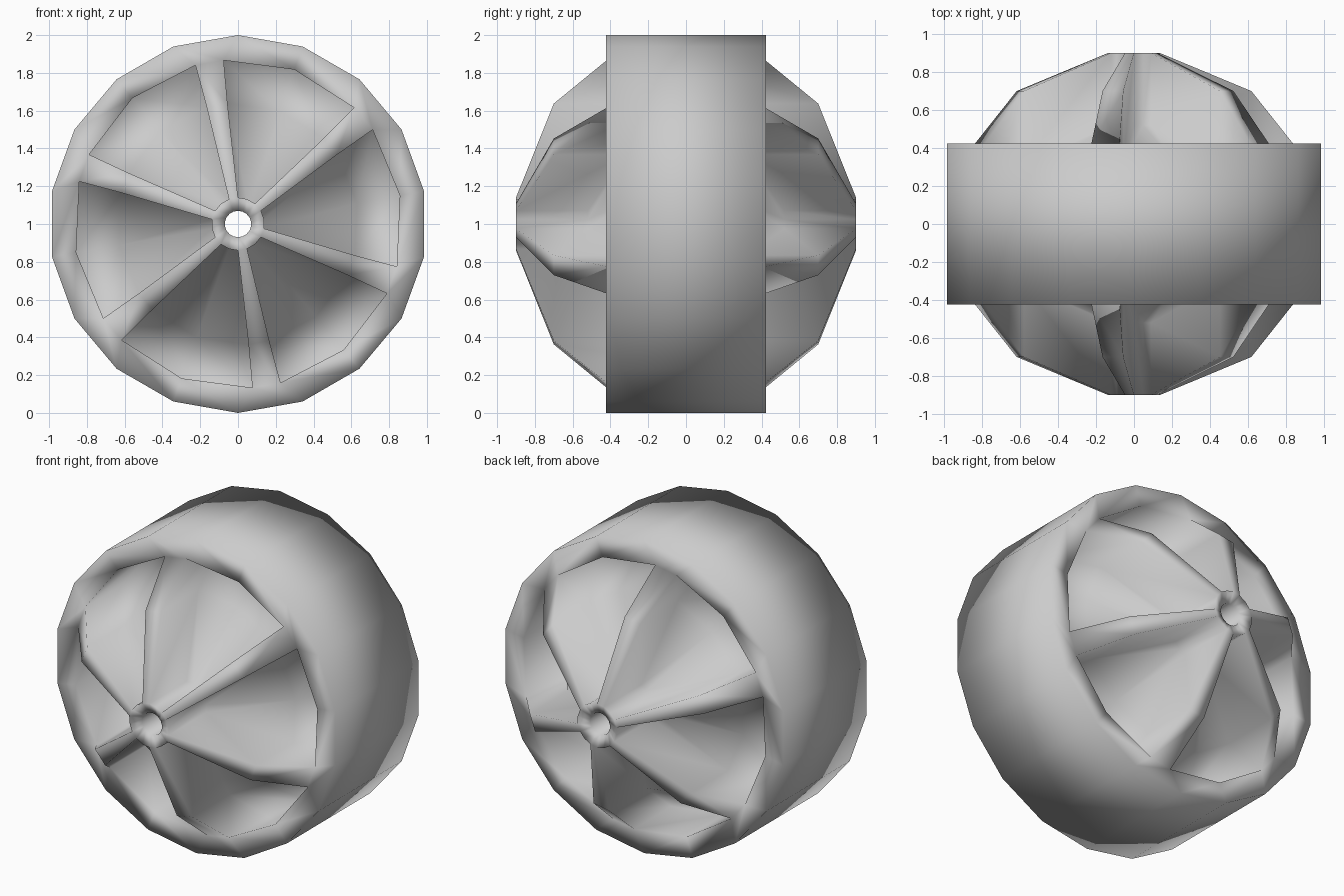
import bpy, bmesh
from math import cos, sin, radians

if "Cube" in bpy.data.objects:
    bpy.data.objects.remove(bpy.data.objects["Cube"])

N = 18                      # sides of the wheel
HUB, MID, RIM = (0.14, 0.90), (0.64, 0.70), (0.87, 0.42)   # dome (radius, y)
DEPTH = 0.38                # pocket depth along the axle
bm = bmesh.new()


def point(radius, y, angle):
    a = radians(angle)
    return bm.verts.new((radius * cos(a), y, 1 + radius * sin(a)))


def ring(radius, y, narrow):
    """18 points; 'narrow' pulls the pairs beside each spoke together."""
    verts = []
    for i in range(N):
        shift = (0, 5, -5)[i % 3] * narrow
        verts.append(point(radius, y, 70 + 20 * i + shift))
    return verts


def bridge(a, b, only=range(3)):
    for i in range(N):
        if i % 3 in only:
            j = (i + 1) % N
            bm.faces.new((a[i], a[j], b[j], b[i]))


def pocket(rows, first, side):
    """Straight-walled recess between two spokes, floor parallel to the dome."""
    ids = [(first - 1) % N, first, (first + 1) % N]
    top = [[r[i] for i in ids] for r in rows]
    floor = [[bm.verts.new((v.co.x, v.co.y - side * DEPTH, v.co.z)) for v in row]
             for row in top]
    for r in range(2):
        for c in range(2):
            bm.faces.new((floor[r][c], floor[r][c + 1],
                          floor[r + 1][c + 1], floor[r + 1][c]))
    loop = [(0, 0), (0, 1), (0, 2), (1, 2), (2, 2), (2, 1), (2, 0), (1, 0)]
    for (r, c), (r2, c2) in zip(loop, loop[1:] + loop[:1]):
        bm.faces.new((top[r][c], top[r2][c2], floor[r2][c2], floor[r][c]))


treads, bores = [], []
for side in (-1, 1):
    # Hub lip, domed spokes, rim shoulder
    bore = ring(0.07, side * 0.87, 0)
    hub = ring(HUB[0], side * HUB[1], 0)
    mid = ring(MID[0], side * MID[1], 1)
    rim = ring(RIM[0], side * RIM[1], 1)
    tread = ring(1.0, side * 0.423, 0)
    bridge(bore, hub)
    bridge(hub, mid, only=(1,))
    bridge(mid, rim, only=(1,))
    bridge(rim, tread)
    # Six pockets per side
    for first in range(0, N, 3):
        pocket((hub, mid, rim), first, side)
    treads.append(tread)
    bores.append(bore)

# Tread band and axle hole
bridge(*treads)
bridge(*bores)

bmesh.ops.recalc_face_normals(bm, faces=bm.faces)
for f in bm.faces:
    f.smooth = True

mesh = bpy.data.meshes.new("wheel")
bm.to_mesh(mesh)
bm.free()
wheel = bpy.data.objects.new("wheel", mesh)
bpy.context.collection.objects.link(wheel)
